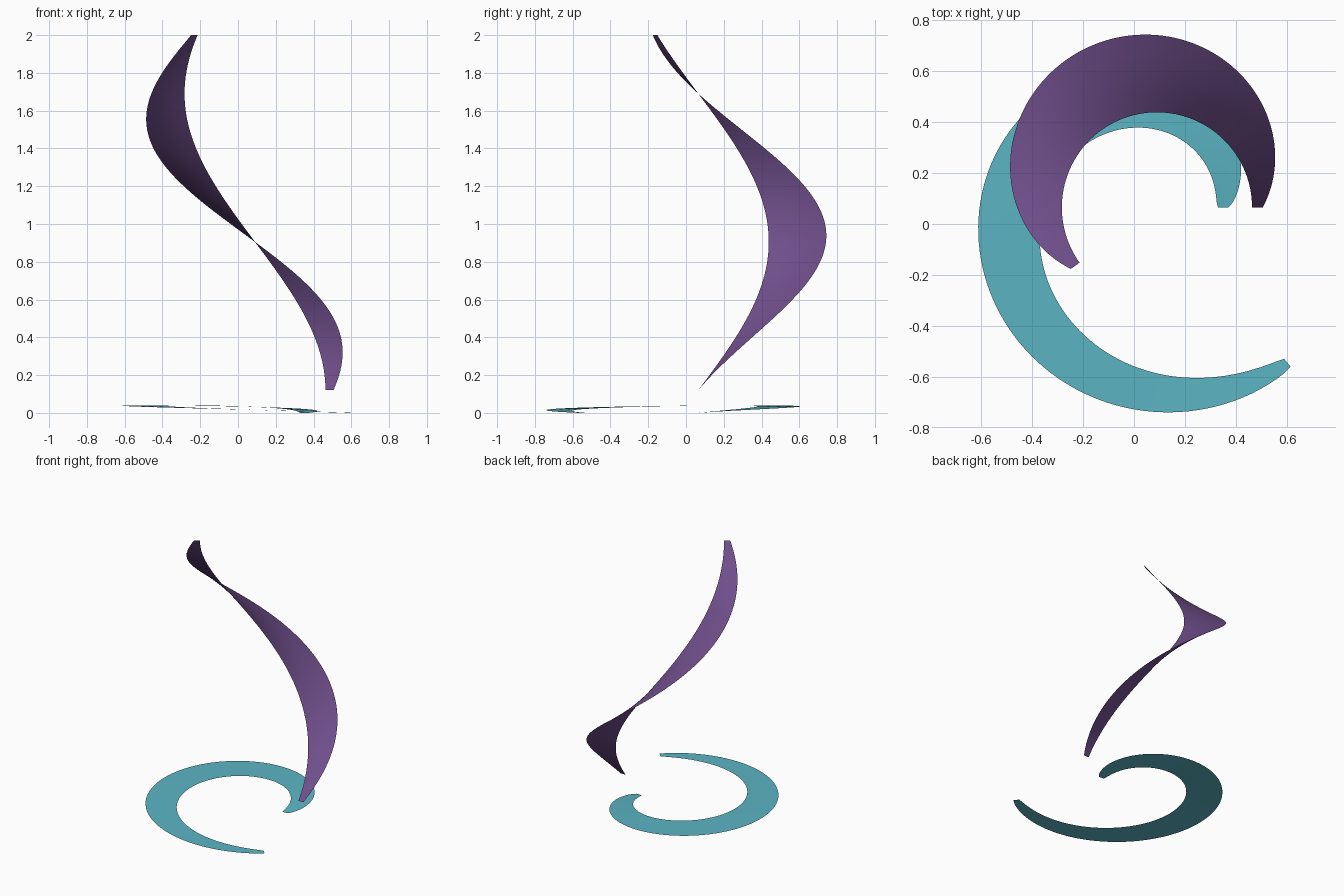
import bpy, bmesh, math

if "Cube" in bpy.data.objects:
    bpy.data.objects.remove(bpy.data.objects["Cube"])

CX, CY = 0.09, 0.065   # shared axis of both ribbons
STEPS, COLS = 120, 4


def material(name, rgb):
    m = bpy.data.materials.new(name)
    m.diffuse_color = (*rgb, 1)
    m.use_nodes = True
    m.node_tree.nodes["Principled BSDF"].inputs["Base Color"].default_value = m.diffuse_color
    return m


def ribbon(name, sweep, edges, height, mat):
    """Sweep a level radial strip about the axis; edges(t) gives inner and outer radius."""
    bm = bmesh.new()
    rows = []
    for i in range(STEPS + 1):
        t = i / STEPS
        a = math.radians(sweep) * t
        r0, r1 = edges(t)
        radii = [r0 + (r1 - r0) * j / COLS for j in range(COLS + 1)]
        rows.append([bm.verts.new((CX + r * math.cos(a), CY + r * math.sin(a), height(t)))
                     for r in radii])
    for p, q in zip(rows, rows[1:]):
        for j in range(COLS):
            bm.faces.new((p[j], p[j + 1], q[j + 1], q[j])).smooth = True
    me = bpy.data.meshes.new(name)
    bm.to_mesh(me)
    bm.free()
    me.materials.append(mat)
    ob = bpy.data.objects.new(name, me)
    bpy.context.collection.objects.link(ob)
    return ob


def bulge(t):
    return max(0.0, math.sin(math.pi * t))


def helix_edges(t):
    return 0.373, 0.373 + 0.042 + 0.27 * bulge(t)


def spiral_edges(t):
    mid = 0.26 + 0.536 * t
    half = 0.02 + 0.107 * bulge(t) ** 0.7
    return mid - half, mid + half


# Rising helical ribbon
ribbon("rising_ribbon", 215.5, helix_edges, lambda t: 0.12 + 1.88 * t,
       material("purple", (0.162, 0.078, 0.262)))

# Nearly flat spiral ribbon at the base
ribbon("base_spiral", 310, spiral_edges, lambda t: 0.04 * bulge(t),
       material("teal", (0.105, 0.462, 0.552)))
